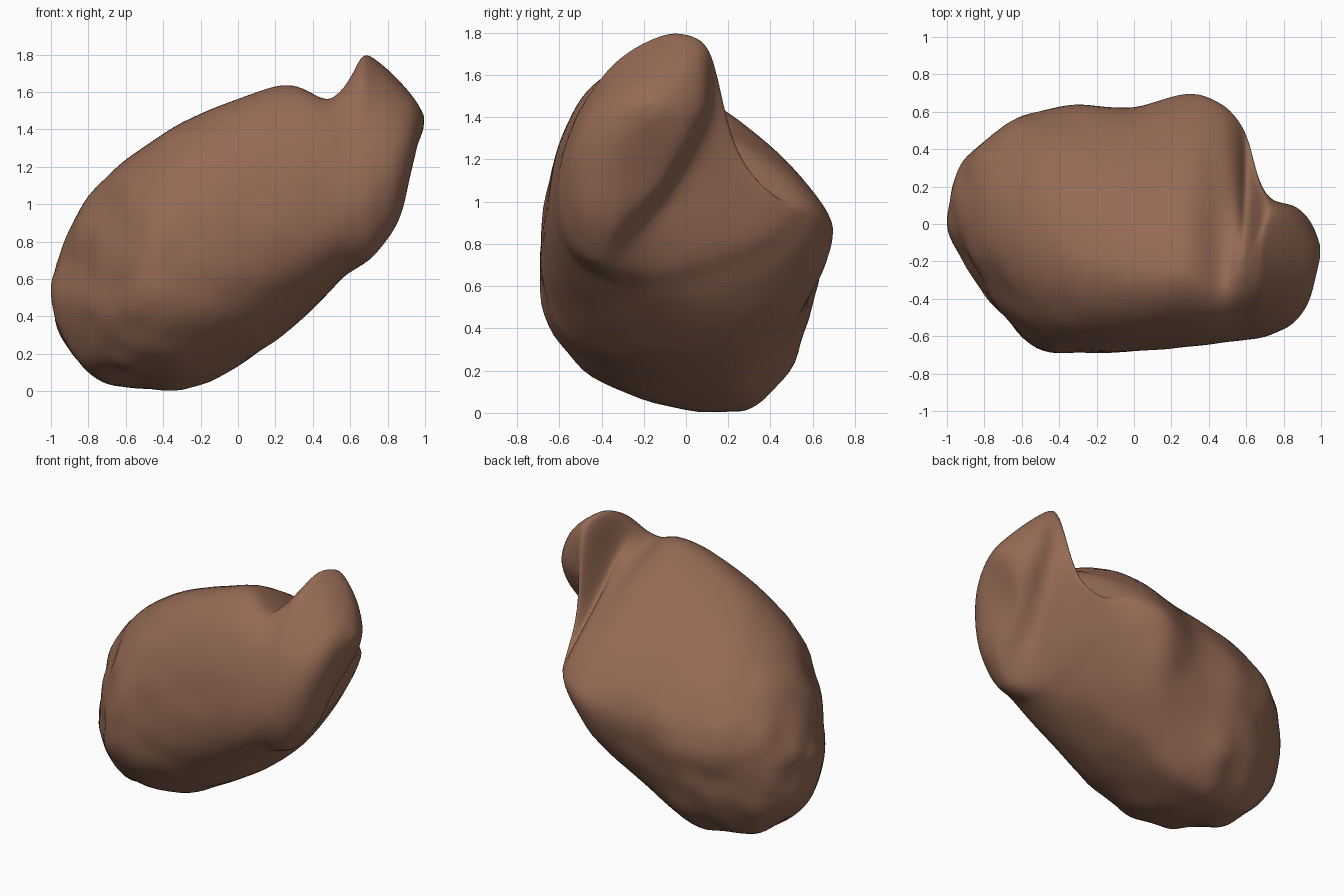
import bpy, bmesh, math
from mathutils import Vector, noise

if "Cube" in bpy.data.objects:
    bpy.data.objects.remove(bpy.data.objects["Cube"])

# Body stations: x, top z, bottom z, front y, back y
EXTENTS = [
    (-1.00, .60, .56, .03, .07), (-.965, .73, .32, -.10, .24), (-.87, .94, .16, -.27, .39),
    (-.72, 1.14, .04, -.47, .52), (-.52, 1.30, .02, -.67, .59), (-.30, 1.44, .00, -.70, .64),
    (0.00, 1.57, .13, -.685, .62), (.28, 1.65, .33, -.66, .71), (.46, 1.56, .50, -.64, .65),
    (.55, 1.61, .595, -.63, .57), (.61, 1.70, .64, -.62, .46), (.67, 1.80, .68, -.61, .24),
    (.74, 1.77, .74, -.59, .13), (.86, 1.66, .90, -.53, .10), (.95, 1.56, 1.17, -.38, .01),
    (1.00, 1.46, 1.42, -.17, -.13)]
# Matching section shape: y of top, y of bottom, z of front, z of back,
# roundness of top-back, top-front and bottom-back quarters
SHAPE = [
    (.05, .05, .58, .58, 2.0, 2.0, 2.0), (.05, .10, .52, .58, 2.0, 2.0, 2.0),
    (.00, .12, .50, .62, 2.0, 2.0, 2.0), (-.05, .18, .52, .66, 1.9, 2.0, 1.9),
    (-.12, .22, .58, .70, 1.8, 2.1, 1.8), (-.20, .24, .66, .76, 1.6, 2.1, 1.8),
    (-.25, .20, .78, .82, 1.5, 2.1, 1.8), (-.25, .12, .88, .87, 1.35, 2.0, 1.8),
    (-.35, .00, .93, .93, 1.4, 2.0, 1.7), (-.28, -.14, .97, .97, 1.1, 1.85, 1.6),
    (-.18, -.25, 1.0, 1.00, .8, 1.8, 1.5), (-.06, -.33, 1.04, 1.20, 1.3, 1.75, 1.35),
    (-.02, -.38, 1.10, 1.45, 3.5, 1.75, 1.3), (-.05, -.35, 1.18, 1.45, 2.5, 1.9, 1.35),
    (-.12, -.26, 1.34, 1.42, 2.0, 2.0, 1.7), (-.15, -.15, 1.44, 1.44, 2.0, 2.0, 2.0)]
ROWS = [a + b for a, b in zip(EXTENTS, SHAPE)]
STEPS, AROUND = 6, 80


def spline(t):
    """Catmull-Rom interpolation between stations."""
    i = min(int(t), len(ROWS) - 2)
    f = t - i
    rows = [ROWS[max(0, min(len(ROWS) - 1, i + k))] for k in (-1, 0, 1, 2)]
    return [b + .5 * f * (c - a + f * (2 * a - 5 * b + 4 * c - d + f * (3 * (b - c) + d - a)))
            for a, b, c, d in zip(*rows)]


def section(row):
    """Four rounded quarters joining the top, back, bottom and front points."""
    x, zt, zb, yf, yk, yt, yb, zf, zk, n_tb, n_tf, n_bb = row
    points = []
    for j in range(AROUND):
        a = 2 * math.pi * j / AROUND
        c, s = math.cos(a), math.sin(a)
        y0 = yt if s >= 0 else yb
        if c >= 0:
            n, z0, ry = (n_tb if s >= 0 else n_bb), zk, yk - y0
        else:
            n, z0, ry = (n_tf if s >= 0 else 2.2), zf, y0 - yf
        rz = zt - z0 if s >= 0 else z0 - zb
        y = y0 + math.copysign(abs(c) ** (2 / n), c) * ry
        z = z0 + math.copysign(abs(s) ** (2 / n), s) * rz
        points.append(Vector((x, y, z)))
    return points


# Lumpy body with the upturned lip
bm = bmesh.new()
rings = []
total = (len(ROWS) - 1) * STEPS
for k in range(total + 1):
    rings.append([bm.verts.new(p) for p in section(spline(k / STEPS))])
for r, q in zip(rings, rings[1:]):
    for j in range(AROUND):
        m = (j + 1) % AROUND
        bm.faces.new((r[j], r[m], q[m], q[j]))
bm.faces.new(rings[0][::-1])
bm.faces.new(rings[-1])
for _ in range(8):
    bmesh.ops.smooth_vert(bm, verts=bm.verts, factor=.5,
                          use_axis_x=True, use_axis_y=True, use_axis_z=True)

# Hand-moulded bumps, strongest at the low end, and a soft hollow under the lip
bmesh.ops.recalc_face_normals(bm, faces=bm.faces)
bm.normal_update()
shifts = []
for v in bm.verts:
    x, y, z = v.co
    low = max(0, min(1, (.3 - x) / .9)) * max(0, min(1, (1.3 - z) / .6))
    d = v.normal * noise.noise(v.co * 5) * (.005 + .024 * low)
    if x > .5:
        hollow = math.exp(-((y + .18) / .16) ** 2 - ((z - 1.12) / .2) ** 2)
        d.x -= .05 * hollow * max(0, v.normal.x)
    shifts.append(d)
for v, d in zip(bm.verts, shifts):
    v.co += d

mesh = bpy.data.meshes.new("clay_lump")
bm.to_mesh(mesh)
bm.free()
body = bpy.data.objects.new("clay_lump", mesh)
bpy.context.collection.objects.link(body)

# Warm brown clay
clay = bpy.data.materials.new("brown_clay")
clay.diffuse_color = (.30, .145, .09, 1)
clay.use_nodes = True
clay.node_tree.nodes["Principled BSDF"].inputs["Base Color"].default_value = clay.diffuse_color
mesh.materials.append(clay)

bpy.context.view_layer.objects.active = body
body.select_set(True)
bpy.ops.object.shade_smooth_by_angle(angle=math.radians(60))
